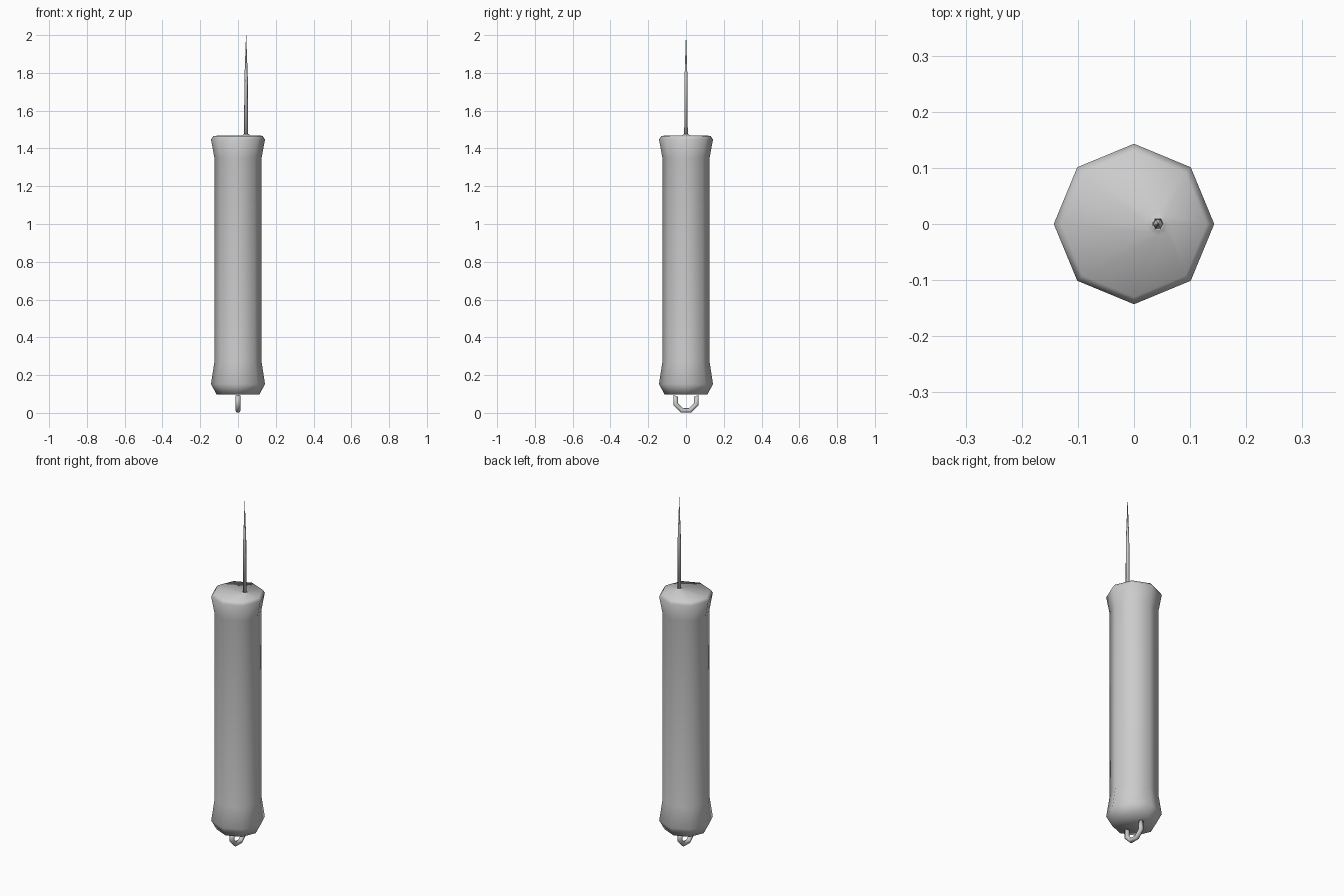
import bpy, bmesh
from math import sin, cos, pi, radians

if "Cube" in bpy.data.objects:
    bpy.data.objects.remove(bpy.data.objects["Cube"])

SPIKE_X = 0.043


def build(name, rings):
    """Skin a list of closed rings of points, cap both ends, shade smooth."""
    bm = bmesh.new()
    loops = [[bm.verts.new(p) for p in ring] for ring in rings]
    n = len(loops[0])
    for a, b in zip(loops, loops[1:]):
        for i in range(n):
            j = (i + 1) % n
            bm.faces.new((a[i], a[j], b[j], b[i]))
    bm.faces.new(loops[0][::-1])
    bm.faces.new(loops[-1])
    bmesh.ops.recalc_face_normals(bm, faces=bm.faces)
    for f in bm.faces:
        f.smooth = True
    me = bpy.data.meshes.new(name)
    bm.to_mesh(me)
    bm.free()
    ob = bpy.data.objects.new(name, me)
    bpy.context.collection.objects.link(ob)
    return ob


def circle(r, z, x=0.0, n=8):
    return [(x + r * cos(2 * pi * i / n), r * sin(2 * pi * i / n), z) for i in range(n)]


# Handle: flared octagonal grip, its top closing onto the off-centre spike collar
handle = [(0.113, 0.097), (0.143, 0.152), (0.125, 0.27), (0.125, 1.35),
          (0.143, 1.448), (0.130, 1.467)]
build("handle", [circle(r, z) for r, z in handle]
      + [circle(0.021, 1.469, SPIKE_X), circle(0.013, 1.476, SPIKE_X)])

# Spike: slim shaft with a long tapered point
spike = [(0.011, 1.465), (0.009, 1.77), (0.0006, 2.0)]
build("spike", [circle(r, z, SPIKE_X, 6) for r, z in spike])

# Hanging loop: low-poly half ring under the handle
R, tube, centre_z = 0.059, 0.0132, 0.0675
loop = []
for k in range(-1, 5):
    a = radians(180 + 22.5 + 45 * k)
    loop.append([(tube * cos(2 * pi * i / 8),
                  (R + tube * sin(2 * pi * i / 8)) * cos(a),
                  centre_z + (R + tube * sin(2 * pi * i / 8)) * sin(a)) for i in range(8)])
# the end rings sit flat just inside the handle
for ring in (loop[0], loop[-1]):
    ring[:] = [(x, y, 0.112) if z > 0.112 else (x, y, z) for x, y, z in ring]
build("hanging_loop", loop)
